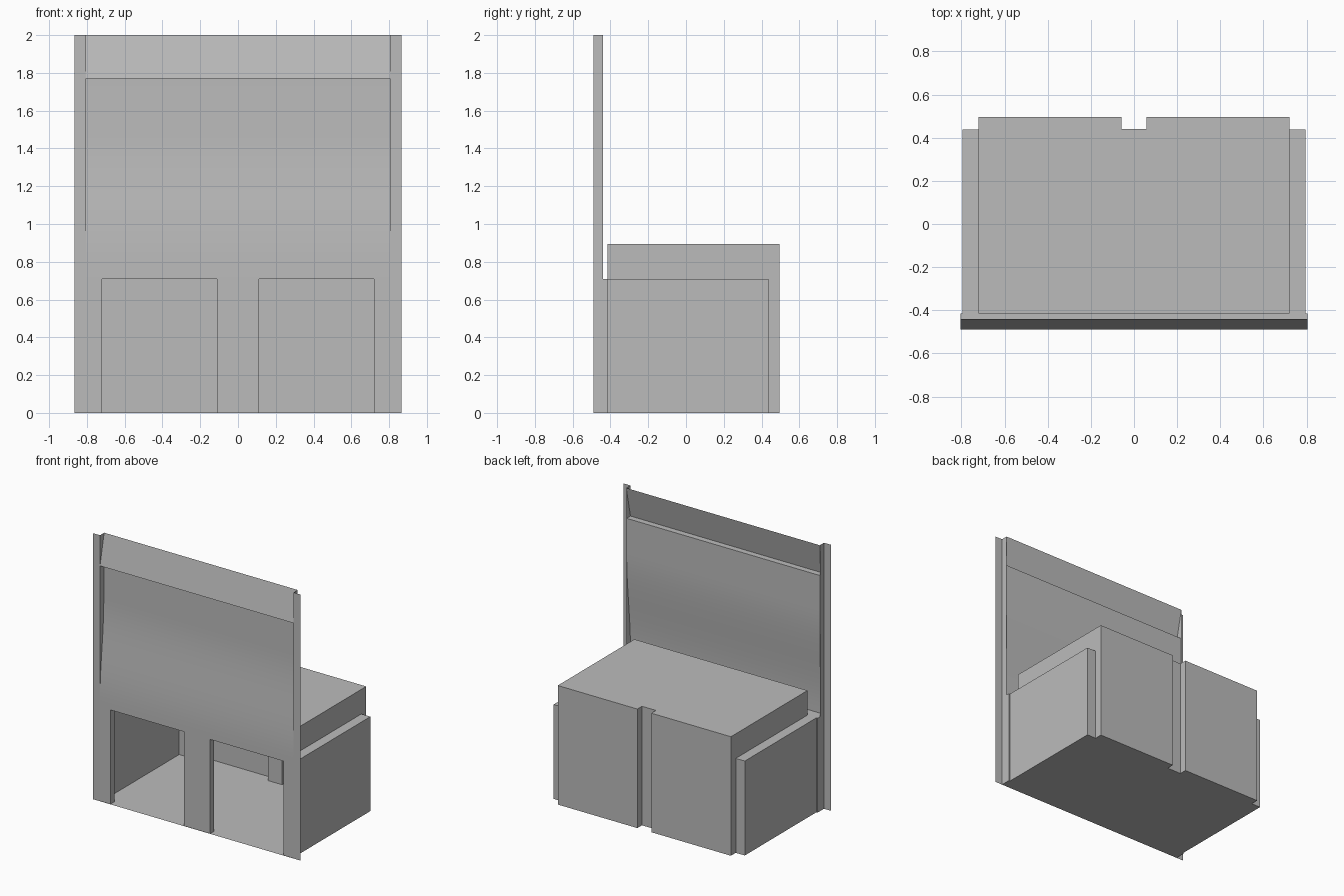
import bpy, bmesh, math

cube = bpy.data.objects.get("Cube")
if cube:
    bpy.data.objects.remove(cube, do_unlink=True)

grey = bpy.data.materials.new("plain grey")
grey.use_nodes = True
colour = (0.5, 0.5, 0.5, 1)
grey.diffuse_color = colour
grey.node_tree.nodes["Principled BSDF"].inputs["Base Color"].default_value = colour

FRONT, RETURN, RIM, BACK = -0.49, -0.44, -0.415, 0.495
SIDE, BODY, CORE, EDGE = 0.805, 0.795, 0.72, 0.865
LOW, TOP, HOOD, FULL = 0.71, 0.895, 1.77, 2.0


def sheet(name, polygons):
    """Object made of thin faces, each given as a list of corners."""
    bm = bmesh.new()
    for corners in polygons:
        bm.faces.new([bm.verts.new(c) for c in corners])
    bmesh.ops.remove_doubles(bm, verts=bm.verts, dist=0.0001)
    mesh = bpy.data.meshes.new(name)
    bm.to_mesh(mesh)
    bm.free()
    mesh.materials.append(grey)
    ob = bpy.data.objects.new(name, mesh)
    bpy.context.collection.objects.link(ob)
    return ob


def both_sides(half):
    return half + [(-x, y) for x, y in reversed(half)]


def flat(path, z, up=True):
    return [(x, y, z) for x, y in (path if up else reversed(path))]


def walls(path, z0, z1):
    return [[(*a, z0), (*b, z0), (*b, z1), (*a, z1)] for a, b in zip(path, path[1:])]


def rect(x0, x1, y0, y1):
    return [(x0, y0), (x1, y0), (x1, y1), (x0, y1)]


# Hollow lower cabinet, open at the front, with a groove down the back
groove = [(CORE, BACK), (0.058, BACK), (0.058, 0.44)]
lower = both_sides([(SIDE, RETURN), (SIDE, RIM), (BODY, RIM),
                    (BODY, 0.437), (CORE, 0.437)] + groove)
sheet("cabinet_walls", walls(lower, 0, LOW))
footprint = [(-SIDE, FRONT), (SIDE, FRONT)] + lower
sheet("cabinet_floor", [flat(footprint, 0, up=False)])

# Raised core with its lid
upper = both_sides([(CORE, RIM)] + groove)
sheet("cabinet_core", walls(upper + upper[:1], LOW, TOP) + [flat(upper, TOP)])

# Ledges around the core
ledges = [flat(rect(-SIDE, SIDE, FRONT, RIM), LOW)]
for x0, x1 in ((CORE, BODY), (-BODY, -CORE)):
    ledges.append(flat(rect(x0, x1, RIM, 0.437), LOW))
sheet("cabinet_ledges", ledges)

# Front posts
for name, x0, x1 in (("right_post", -SIDE, -CORE), ("middle_post", -0.11, 0.11),
                     ("left_post", CORE, SIDE)):
    loop = rect(x0, x1, FRONT + 0.003, RETURN)
    sheet(name, walls(loop + loop[:1], 0, LOW))

# Side frame: thin front flange with a return behind it
for name, s in (("left_frame", 1), ("right_frame", -1)):
    path = [(s * EDGE, FRONT), (s * SIDE, FRONT), (s * SIDE, RETURN)]
    sheet(name, walls(path if s < 0 else path[::-1], 0, FULL))

# Front panel: sloping hood, shelf beneath it, and an S-curved face
profile = [(FRONT, LOW)]
STEPS = 16
for i in range(STEPS + 1):
    t = i / STEPS
    ease = (1 - math.cos(math.pi * t)) / 2
    profile.append((FRONT + 0.045 * ease, 0.76 + 0.74 * t))
profile.append((FRONT + 0.045, HOOD))


def panel(name, line):
    return sheet(name, [[(-SIDE, *a), (SIDE, *a), (SIDE, *b), (-SIDE, *b)]
                        for a, b in zip(line, line[1:])])


face = panel("curved_panel", profile)
for p in face.data.polygons:
    p.use_smooth = True
panel("hood", [(FRONT + 0.045, HOOD), (FRONT, HOOD), (RETURN, FULL)])
